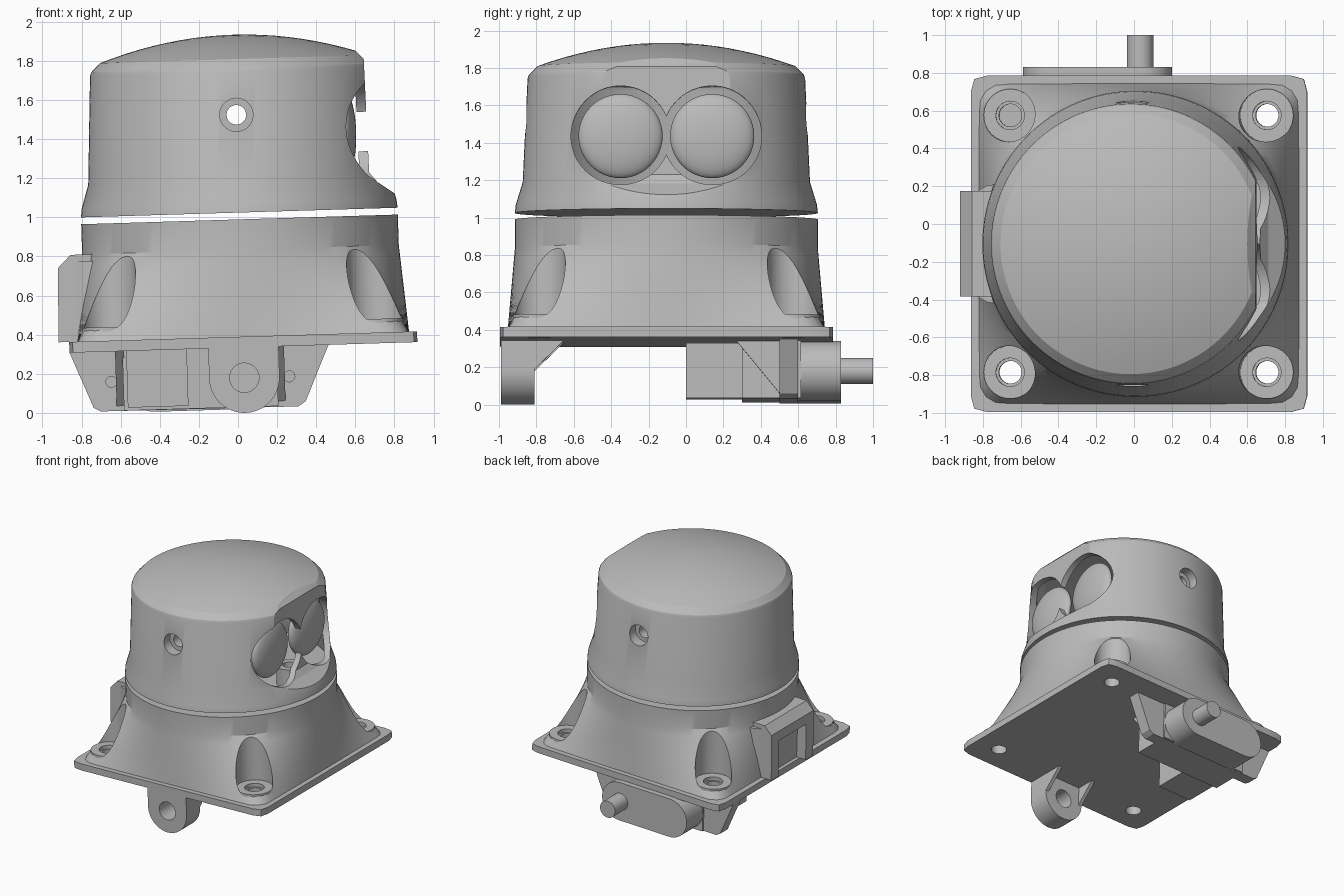
import bpy, bmesh, math
from math import cos, sin, pi, sqrt
from mathutils import Matrix, Vector

if "Cube" in bpy.data.objects:
    bpy.data.objects.remove(bpy.data.objects["Cube"])

grey = bpy.data.materials.new("plain grey")
grey.use_nodes = True
grey.diffuse_color = (0.5, 0.5, 0.5, 1)
grey.node_tree.nodes["Principled BSDF"].inputs["Base Color"].default_value = (0.5, 0.5, 0.5, 1)
parts = []


def make(name, bm):
    bmesh.ops.remove_doubles(bm, verts=bm.verts, dist=1e-5)
    bmesh.ops.recalc_face_normals(bm, faces=bm.faces)
    mesh = bpy.data.meshes.new(name)
    bm.to_mesh(mesh)
    bm.free()
    obj = bpy.data.objects.new(name, mesh)
    bpy.context.collection.objects.link(obj)
    mesh.materials.append(grey)
    parts.append(obj)
    return obj


def loft(name, rings):
    """Closed solid through rings of equal length."""
    bm = bmesh.new()
    rows = [[bm.verts.new(p) for p in ring] for ring in rings]
    for a, b in zip(rows, rows[1:]):
        for i in range(len(a)):
            j = (i + 1) % len(a)
            bm.faces.new((a[i], a[j], b[j], b[i]))
    bm.faces.new(rows[0][::-1])
    bm.faces.new(rows[-1])
    return make(name, bm)


def prism(name, outline, axis, lo, hi):
    """Extrude a 2D outline along an axis."""
    place = {"x": lambda u, v, w: (w, u, v), "y": lambda u, v, w: (u, w, v),
             "z": lambda u, v, w: (u, v, w)}[axis]
    return loft(name, [[place(u, v, w) for u, v in outline] for w in (lo, hi)])


def box(name, x, y, z):
    return prism(name, [(x[0], y[0]), (x[1], y[0]), (x[1], y[1]), (x[0], y[1])], "z", *z)


def circle(u, v, r, n=48, start=0.0, sweep=2 * pi):
    return [(u + r * cos(start + sweep * i / n), v + r * sin(start + sweep * i / n)) for i in range(n)]


def rod(name, u, v, r, axis, lo, hi):
    return prism(name, circle(u, v, r), axis, lo, hi)


def lathe(name, profile, n=128):
    return loft(name, [[(x, y, z) for x, y in circle(0, 0, r, n)] for r, z in profile])


def rounded_square(half, rad, n=128):
    pts, b = [], half - rad
    for i in range(n):
        c, s = cos(2 * pi * i / n), sin(2 * pi * i / n)
        big, small = max(abs(c), abs(s)), min(abs(c), abs(s))
        r = half / big
        if half * small / big > b:
            m = b * (big + small)
            r = m + sqrt(max(m * m - 2 * b * b + rad * rad, 0))
        pts.append((r * c, r * s))
    return pts


def combine(obj, tools, mode="DIFFERENCE"):
    for tool in tools:
        mod = obj.modifiers.new("cut", "BOOLEAN")
        mod.operation, mod.solver, mod.object = mode, "EXACT", tool
        bpy.context.view_layer.objects.active = obj
        bpy.ops.object.modifier_apply(modifier=mod.name)
        parts.remove(tool)
        bpy.data.objects.remove(tool)


# Mounting plate and flared base, square below and round above
corners = [(x, y) for x in (-0.68, 0.68) for y in (-0.68, 0.68)]
plate = prism("mounting_plate", rounded_square(0.89, 0.06), "z", 0.335, 0.39)
foot, rim = rounded_square(0.85, 0.12), circle(0, 0, 0.81, 128)
rings = []
for k in range(9):
    t = k / 8
    rings.append([(a[0] + (b[0] - a[0]) * t, a[1] + (b[1] - a[1]) * t, 0.38 + 0.455 * t)
                  for a, b in zip(foot, rim)])
rings.append([(x, y, 0.99) for x, y in rim])
base = loft("flared_base", rings)
combine(base, [rod("pocket", x, y, 0.14, "z", 0.42, 0.9) for x, y in corners])

# Screw bosses, countersunk; one hole is blind above the bracket
for x, y in corners:
    blind = x < 0 < y
    boss = rod("screw_boss", x, y, 0.14, "z", 0.385, 0.46)
    combine(boss, [rod("sink", x, y, 0.075, "z", 0.43, 0.5)])
    for target in (boss, base, plate):
        combine(target, [rod("hole", x, y, 0.06, "z", 0.37 if blind else 0.2, 0.5)])

# Cable hood on the side of the base
hood = prism("cable_hood", [(-0.7, 0.39), (-0.945, 0.39), (-0.935, 0.77), (-0.87, 0.835), (-0.7, 0.835)],
             "y", -0.28, 0.28)
combine(hood, [box("window", (-1.1, -0.86), (-0.18, 0.18), (0.3, 0.69))])
for s in (-1, 1):
    prism("hood_flare", [(-0.7, s * 0.32), (-0.79, s * 0.31), (-0.86, s * 0.27), (-0.7, s * 0.27)], "z", 0.39, 0.8)


# Hollow head with a flattened, chamfered face
def head_solid(name, inset, bottom):
    profile = [(0.81, bottom), (0.805, 1.07), (0.768, 1.19), (0.742, 1.745), (0.735, 1.765), (0.69, 1.81)]
    profile += [(0.69 * (1 - k / 10), 1.935 - 0.125 * (1 - k / 10) ** 2) for k in range(1, 10)] + [(0.004, 1.935)]
    obj = lathe(name, [(max(r - inset, 0.002), z - (inset if z > 1.2 else 0)) for r, z in profile])
    face = [(0.67, 1.21), (0.71, 1.16), (0.83, 1.075), (1.2, 1.075), (1.2, 2.3),
            (0.15, 2.3), (0.61, 1.843), (0.66, 1.79)]
    combine(obj, [prism("face_cutter", [(x - inset, z) for x, z in face], "y", -1, 1)])
    return obj


head = head_solid("head_shell", 0, 1.025)
combine(head, [head_solid("cavity", 0.05, 1.05)])
eyes = [(-0.245, 1.42), (0.245, 1.42)]
combine(head, [rod("eye_opening", y, z, 0.265, "x", 0.35, 1.2) for y, z in eyes])

# Pivot bosses inside the head, drilled front and back
combine(head, [rod("boss", 0, 1.525, 0.12, "y", *sorted((s * 0.56, s * 0.72))) for s in (-1, 1)], "UNION")
combine(head, [rod("sink", 0, 1.525, 0.085, "y", *sorted((s * 0.67, s * 0.95))) for s in (-1, 1)])
combine(head, [rod("drill", 0, 1.525, 0.05, "y", -1, 1)])
post = rod("inner_post", 0.55, 0, 0.1, "z", 1.04, 1.2)
combine(post, [rod("bore", 0.55, 0, 0.05, "z", 1.1, 1.3)])

# Domed eye lenses
for y, z in eyes:
    bm = bmesh.new()
    bmesh.ops.create_uvsphere(bm, u_segments=48, v_segments=24, radius=1)
    bm.transform(Matrix.Translation((0.545, y, z)) @ Matrix.Diagonal((0.065, 0.225, 0.225, 1)))
    make("eye_lens", bm)

# Front pivot lug with ribs
lug = prism("pivot_lug", [(0.18, 0.335), (-0.18, 0.335)] + circle(0, 0.18, 0.18, 32, pi, pi) + [(0.18, 0.18)],
            "y", -0.885, -0.705)
combine(lug, [rod("bore", 0, 0.18, 0.075, "y", -1, -0.5)])
for x in (-0.165, 0.165):
    prism("lug_rib", [(-0.71, 0.335), (-0.71, 0.18), (-0.55, 0.335)], "x", x - 0.015, x + 0.015)

# Motor, gearbox and output shaft
box("motor_body", (-0.62, 0.17), (0.405, 0.72), (0.03, 0.335))
box("motor_connector", (-0.6, -0.29), (0.105, 0.41), (0.045, 0.335))
prism("gearbox", circle(0.01, 0.18, 0.16, 24, -pi / 2, pi) + [(0.01, 0.34)]
      + circle(-0.46, 0.18, 0.16, 24, pi / 2, pi) + [(-0.46, 0.02)], "y", 0.7, 0.935)
rod("output_shaft", 0, 0.18, 0.07, "y", 0.92, 1.105)

# Motor bracket with gussets
flange = prism("motor_bracket", [(-0.89, 0.335), (-0.775, 0.05), (-0.74, 0.03), (0.27, 0.025),
                                 (0.31, 0.05), (0.435, 0.335)], "y", 0.605, 0.705)
combine(flange, [rod("screw_hole", x, 0.18, 0.028, "y", 0.5, 0.66) for x in (-0.68, 0.23)])
for x in (-0.635, 0.185):
    prism("bracket_gusset", [(0.375, 0.335), (0.61, 0.05), (0.61, 0.335)], "x", x - 0.022, x + 0.022)

# Lean the whole assembly slightly and centre it
lean = Matrix.Translation(Vector((0.038, -0.105, 0))) @ Matrix.Rotation(math.radians(-1.75), 4, "Y")
bpy.ops.object.select_all(action="DESELECT")
for obj in parts:
    obj.data.transform(lean)
    obj.select_set(True)
bpy.context.view_layer.objects.active = parts[0]
bpy.ops.object.shade_smooth_by_angle(angle=math.radians(25))
